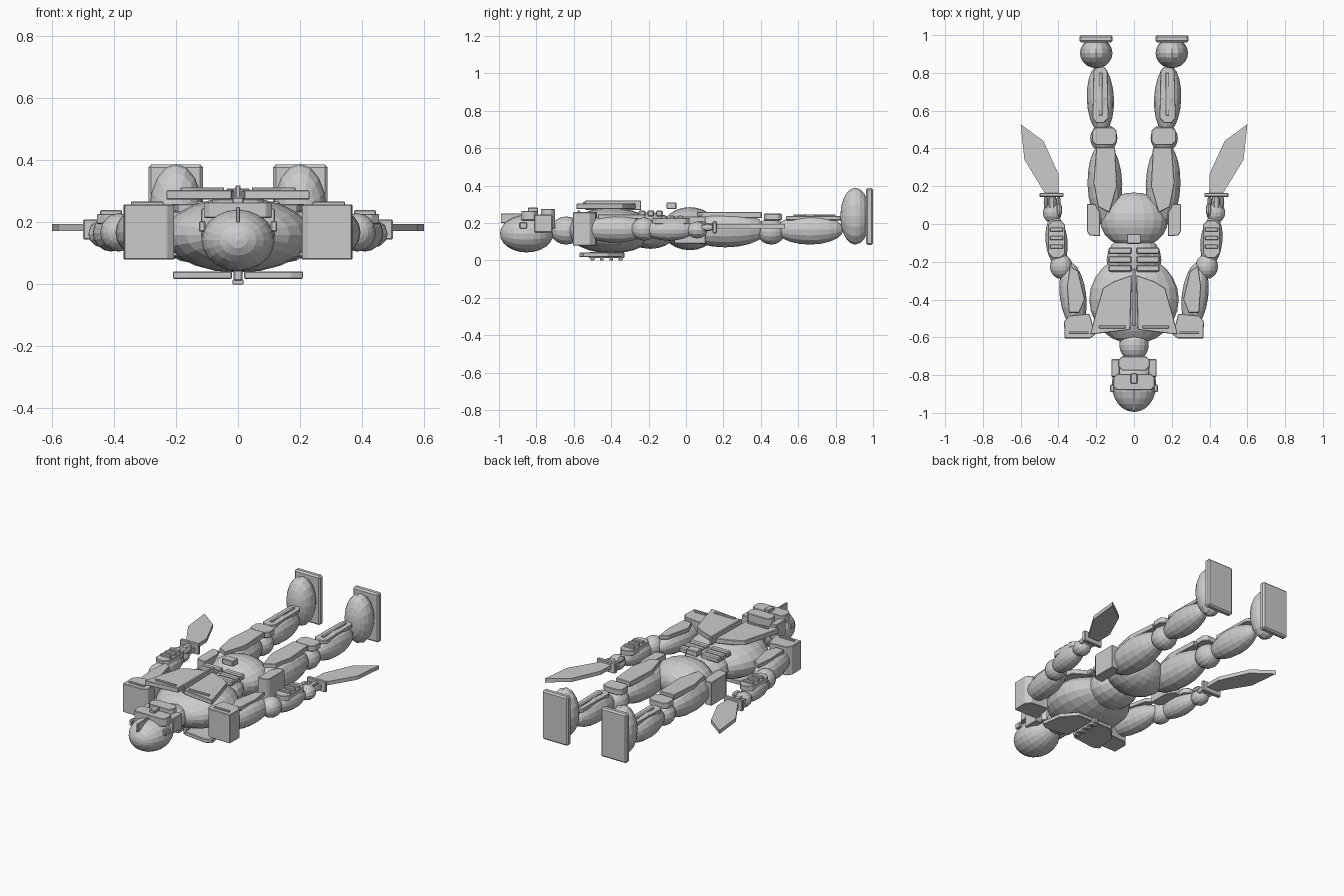
import bpy, bmesh, math
from mathutils import Matrix, Vector

grey = bpy.data.materials.new("plain grey")
grey.diffuse_color = (0.6, 0.6, 0.6, 1)


def finish(bm, name, bevel=0.0):
    if bevel:
        bmesh.ops.bevel(bm, geom=bm.edges[:], offset=bevel, segments=1, affect='EDGES')
    bmesh.ops.recalc_face_normals(bm, faces=bm.faces[:])
    me = bpy.data.meshes.new(name)
    bm.to_mesh(me)
    bm.free()
    me.materials.append(grey)
    ob = bpy.data.objects.new(name, me)
    bpy.context.collection.objects.link(ob)
    return ob


def ball(name, c, r, lean=0.0, seg=16, rings=10):
    """Faceted ellipsoid, poles along the body axis (y), leaned in the xy plane."""
    bm = bmesh.new()
    bmesh.ops.create_uvsphere(bm, u_segments=seg, v_segments=rings, radius=1)
    m = (Matrix.Translation(c) @ Matrix.Rotation(lean, 4, 'Z')
         @ Matrix.Diagonal((*r, 1)) @ Matrix.Rotation(math.pi / 2, 4, 'X'))
    bm.transform(m)
    return finish(bm, name)


def box(name, x0, x1, y0, y1, z0, z1, bevel=0.004, lean=0.0):
    bm = bmesh.new()
    bmesh.ops.create_cube(bm, size=1)
    c = Vector(((x0 + x1) / 2, (y0 + y1) / 2, (z0 + z1) / 2))
    bm.transform(Matrix.Translation(c) @ Matrix.Rotation(lean, 4, 'Z')
                 @ Matrix.Diagonal((abs(x1 - x0), abs(y1 - y0), z1 - z0, 1)))
    return finish(bm, name, bevel)


def plate(name, pts, z0, z1, s=1, bevel=0.003):
    """Outline in the xy plane pulled up from z0 to z1, flipped in x by s."""
    bm = bmesh.new()
    f = bm.faces.new([bm.verts.new((s * x, y, z0)) for x, y in pts])
    ext = bmesh.ops.extrude_face_region(bm, geom=[f])
    bmesh.ops.translate(bm, vec=(0, 0, z1 - z0),
                        verts=[v for v in ext['geom'] if isinstance(v, bmesh.types.BMVert)])
    return finish(bm, name, bevel)


def chamfered(x0, x1, y0, y1, c):
    return [(x0 + c, y0), (x1 - c, y0), (x1, y0 + c), (x1, y1 - c),
            (x1 - c, y1), (x0 + c, y1), (x0, y1 - c), (x0, y0 + c)]


# head and neck
ball("head", (0, -0.852, 0.143), (0.118, 0.143, 0.1), seg=20, rings=12)
ball("neck", (0, -0.64, 0.16), (0.078, 0.085, 0.075))
plate("visor", chamfered(-0.11, 0.11, -0.88, -0.795, 0.02), 0.215, 0.265)
plate("jaw_guard", chamfered(-0.083, 0.083, -0.775, -0.70, 0.02), 0.17, 0.275)
box("nose_guard", -0.018, 0.018, -0.845, -0.79, 0.25, 0.282)
box("crest", -0.006, 0.006, -0.99, -0.875, 0.2, 0.25, 0.002)

# torso
ball("chest", (0, -0.4, 0.16), (0.237, 0.235, 0.122), seg=20, rings=12)
ball("abdomen", (0, -0.19, 0.16), (0.145, 0.14, 0.098))
ball("pelvis", (0, 0.02, 0.17), (0.18, 0.147, 0.115), seg=20, rings=12)
box("buckle", -0.038, 0.038, -0.105, -0.052, 0.275, 0.31)
box("breast_ridge", -0.008, 0.008, -0.54, -0.24, 0.27, 0.32, 0.003)
for i in range(4):
    y = -0.5 + i * 0.05
    box("spine_stud", -0.018, 0.018, y - 0.01, y + 0.01, 0, 0.016, 0.002)
box("spine_bar", -0.014, 0.014, -0.52, -0.33, 0.012, 0.045)

for s in (-1, 1):
    # helmet sides
    box("cheek_guard", s * 0.075, s * 0.12, -0.81, -0.715, 0.15, 0.245)
    box("ear_cap", s * 0.105, s * 0.126, -0.89, -0.85, 0.17, 0.205)

    # torso armour
    plate("breast_plate", [(0.012, -0.27), (0.11, -0.305), (0.165, -0.34), (0.205, -0.48),
                           (0.232, -0.585), (0.02, -0.56)], 0.274, 0.304, s)
    box("breast_strip", s * 0.045, s * 0.185, -0.552, -0.538, 0.3, 0.313, 0.002)
    plate("shoulder_blade_plate", [(0.02, -0.34), (0.12, -0.34), (0.19, -0.42), (0.21, -0.55),
                                   (0.17, -0.57), (0.02, -0.55)], 0.018, 0.042, s)
    for y in (-0.235, -0.188, -0.142):
        box("belly_plate", s * 0.012, s * 0.135, y - 0.018, y + 0.018, 0.235, 0.268, 0.006)
    plate("hip_plate", [(0.18, -0.065), (0.235, -0.06), (0.248, -0.04), (0.248, 0.105),
                        (0.205, 0.105), (0.18, 0.06)], 0.09, 0.235, s)

    # shoulder
    plate("shoulder_guard", [(0.235, -0.475), (0.345, -0.485), (0.37, -0.515), (0.368, -0.605),
                             (0.23, -0.605), (0.205, -0.585)], 0.08, 0.258, s)
    box("shoulder_strip", s * 0.24, s * 0.345, -0.58, -0.568, 0.255, 0.267, 0.002)

    # arm
    ball("upper_arm", (s * 0.323, -0.38, 0.168), (0.07, 0.178, 0.073), -s * 0.12)
    plate("upper_arm_plate", [(0.26, -0.4), (0.29, -0.47), (0.345, -0.47), (0.355, -0.33),
                              (0.34, -0.22), (0.295, -0.25)], 0.222, 0.247, s)
    ball("elbow", (s * 0.385, -0.225, 0.168), (0.06, 0.066, 0.062))
    ball("forearm", (s * 0.41, -0.09, 0.166), (0.058, 0.135, 0.06), -s * 0.1)
    plate("forearm_plate", chamfered(0.365, 0.455, -0.18, 0.02, 0.025), 0.195, 0.228, s)
    for y in (-0.12, -0.075, -0.03):
        box("forearm_strip", s * 0.375, s * 0.445, y - 0.011, y + 0.011, 0.224, 0.24, 0.003)

    # hand
    ball("hand", (s * 0.433, 0.06, 0.163), (0.05, 0.055, 0.045), seg=12, rings=8)
    for i in range(4):
        ball("finger", (s * (0.4 + i * 0.022), 0.115, 0.177), (0.012, 0.038, 0.02), seg=8, rings=6)
    ball("thumb", (s * 0.395, 0.075, 0.195), (0.015, 0.035, 0.016), seg=8, rings=6)

    # sword
    box("sword_grip", s * 0.422, s * 0.45, 0.03, 0.15, 0.165, 0.2)
    box("sword_guard", s * 0.372, s * 0.5, 0.143, 0.165, 0.145, 0.21)
    plate("sword_blade", [(0.398, 0.16), (0.4, 0.265), (0.48, 0.44), (0.6, 0.528),
                          (0.58, 0.34), (0.47, 0.16)], 0.172, 0.195, s, 0)

    # leg
    ball("thigh", (s * 0.154, 0.21, 0.165), (0.092, 0.222, 0.095), -s * 0.03)
    plate("thigh_plate", [(0.1, 0.405), (0.2, 0.405), (0.215, 0.22), (0.19, 0.09),
                          (0.13, 0.06), (0.09, 0.2)], 0.228, 0.26, s)
    ball("knee", (s * 0.16, 0.455, 0.155), (0.072, 0.075, 0.07))
    plate("knee_guard", chamfered(0.092, 0.222, 0.418, 0.512, 0.02), 0.215, 0.25, s)
    ball("shin", (s * 0.178, 0.662, 0.165), (0.072, 0.18, 0.08), -s * 0.04)
    plate("shin_plate", [(0.135, 0.56), (0.16, 0.535), (0.2, 0.535), (0.22, 0.56),
                         (0.215, 0.81), (0.2, 0.835), (0.16, 0.835), (0.14, 0.81)],
          0.215, 0.238, s)
    box("shin_strip", s * 0.168, s * 0.186, 0.575, 0.8, 0.235, 0.246, 0.002)

    # foot
    ball("foot", (s * 0.2, 0.905, 0.237), (0.086, 0.08, 0.152))
    box("sole", s * 0.113, s * 0.289, 0.962, 1.0, 0.083, 0.387, 0.009)
